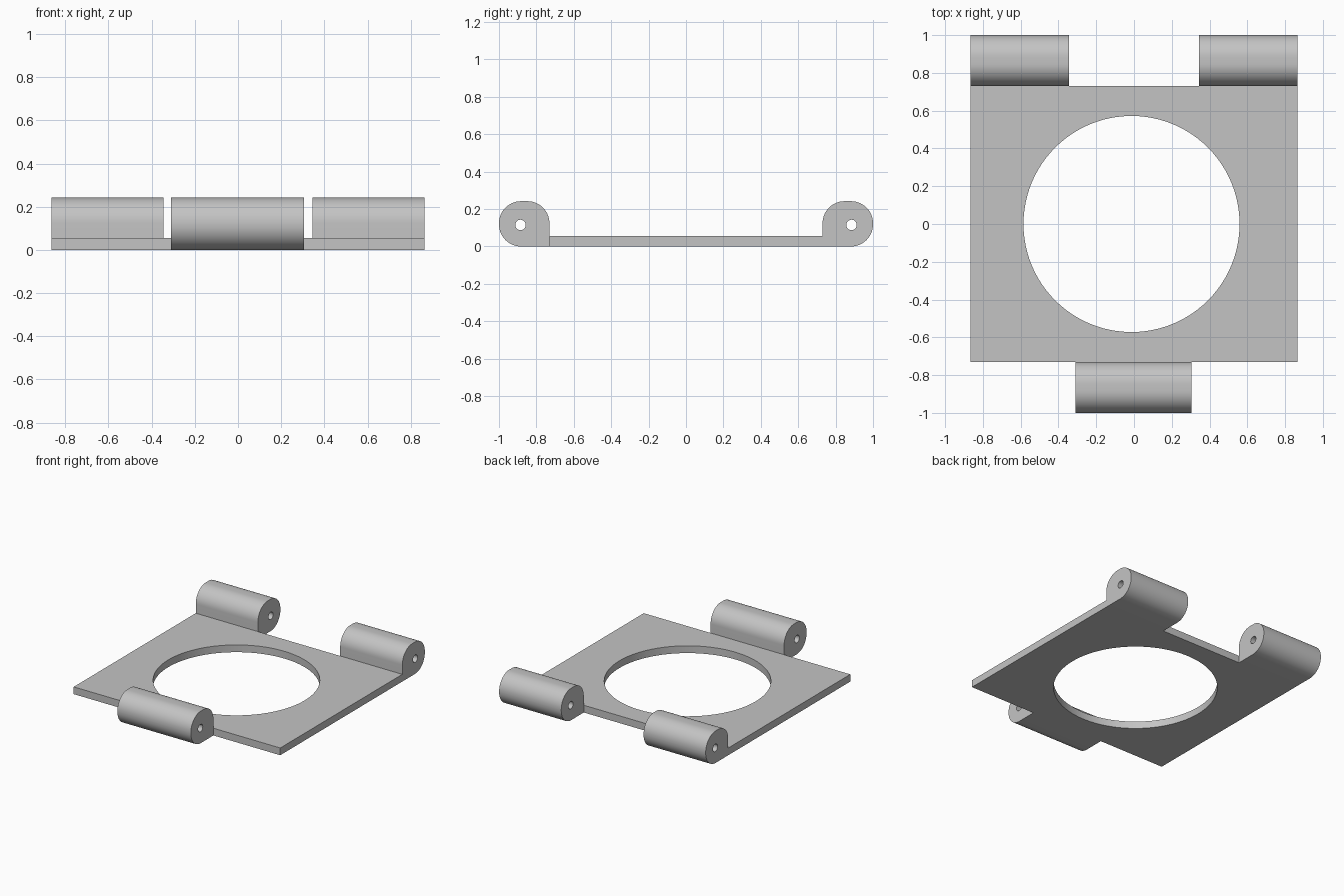
import bpy, bmesh, math
from mathutils import Vector

cube = bpy.data.objects.get("Cube")
if cube:
    bpy.data.objects.remove(cube, do_unlink=True)

# Single plain grey material
grey = bpy.data.materials.new("plain_grey")
grey.use_nodes = True
colour = (0.55, 0.55, 0.55, 1)
grey.diffuse_color = colour
grey.node_tree.nodes["Principled BSDF"].inputs["Base Color"].default_value = colour


def arc(cx, cy, radius, start, end, steps):
    """Points on an arc, angles in degrees, both ends included."""
    angles = [math.radians(start + (end - start) * i / steps) for i in range(steps + 1)]
    return [(cx + radius * math.cos(a), cy + radius * math.sin(a)) for a in angles]


def circle(cx, cy, radius, steps):
    return arc(cx, cy, radius, 0, 360, steps)[:-1]


def pierced_prism(name, outline, hole, start, depth, place):
    """Fill an outline around a hole and extrude it; place maps (u, v, w) to x, y, z."""
    bm = bmesh.new()
    edges = []
    for loop in (outline, hole):
        verts = [bm.verts.new(place(u, v, start)) for u, v in loop]
        edges += [bm.edges.new((verts[i - 1], verts[i])) for i in range(len(verts))]
    bmesh.ops.triangle_fill(bm, edges=edges, use_beauty=True)
    extruded = bmesh.ops.extrude_face_region(bm, geom=bm.faces[:], use_keep_orig=True)
    moved = [g for g in extruded["geom"] if isinstance(g, bmesh.types.BMVert)]
    shift = Vector(place(0, 0, depth)) - Vector(place(0, 0, 0))
    bmesh.ops.translate(bm, verts=moved, vec=shift)
    bmesh.ops.recalc_face_normals(bm, faces=bm.faces[:])
    mesh = bpy.data.meshes.new(name)
    bm.to_mesh(mesh)
    bm.free()
    mesh.materials.append(grey)
    obj = bpy.data.objects.new(name, mesh)
    bpy.context.collection.objects.link(obj)
    bpy.ops.object.select_all(action="DESELECT")
    obj.select_set(True)
    bpy.context.view_layer.objects.active = obj
    bpy.ops.object.shade_smooth_by_angle(angle=math.radians(30))
    return obj


# Base plate with a large round opening
half_x, half_y, thickness = 0.865, 0.73, 0.055
corners = [(-half_x, -half_y), (half_x, -half_y), (half_x, half_y), (-half_x, half_y)]
pierced_prism("base_plate", corners, circle(-0.013, 0, 0.572, 96),
              0, thickness, lambda u, v, w: (u, v, w))

# Hinge knuckle section: three rounded corners, square where it meets the plate
outer, height, r = 1.0, 0.242, 0.118
section = [(half_y, 0)]
section += arc(outer - r, r, r, -90, 0, 14)
section += arc(outer - r, height - r, r, 0, 90, 14)
section += arc(half_y + r, height - r, r, 90, 180, 14)
pin_hole = circle(0.885, 0.115, 0.028, 24)

# Two knuckles at the back, one at the front between them
for name, x0, x1, side in (("back_right_knuckle", -half_x, -0.345, 1),
                           ("back_left_knuckle", 0.345, half_x, 1),
                           ("front_knuckle", -0.31, 0.305, -1)):
    pierced_prism(name, section, pin_hole, x0, x1 - x0,
                  lambda u, v, w, s=side: (w, s * u, v))
